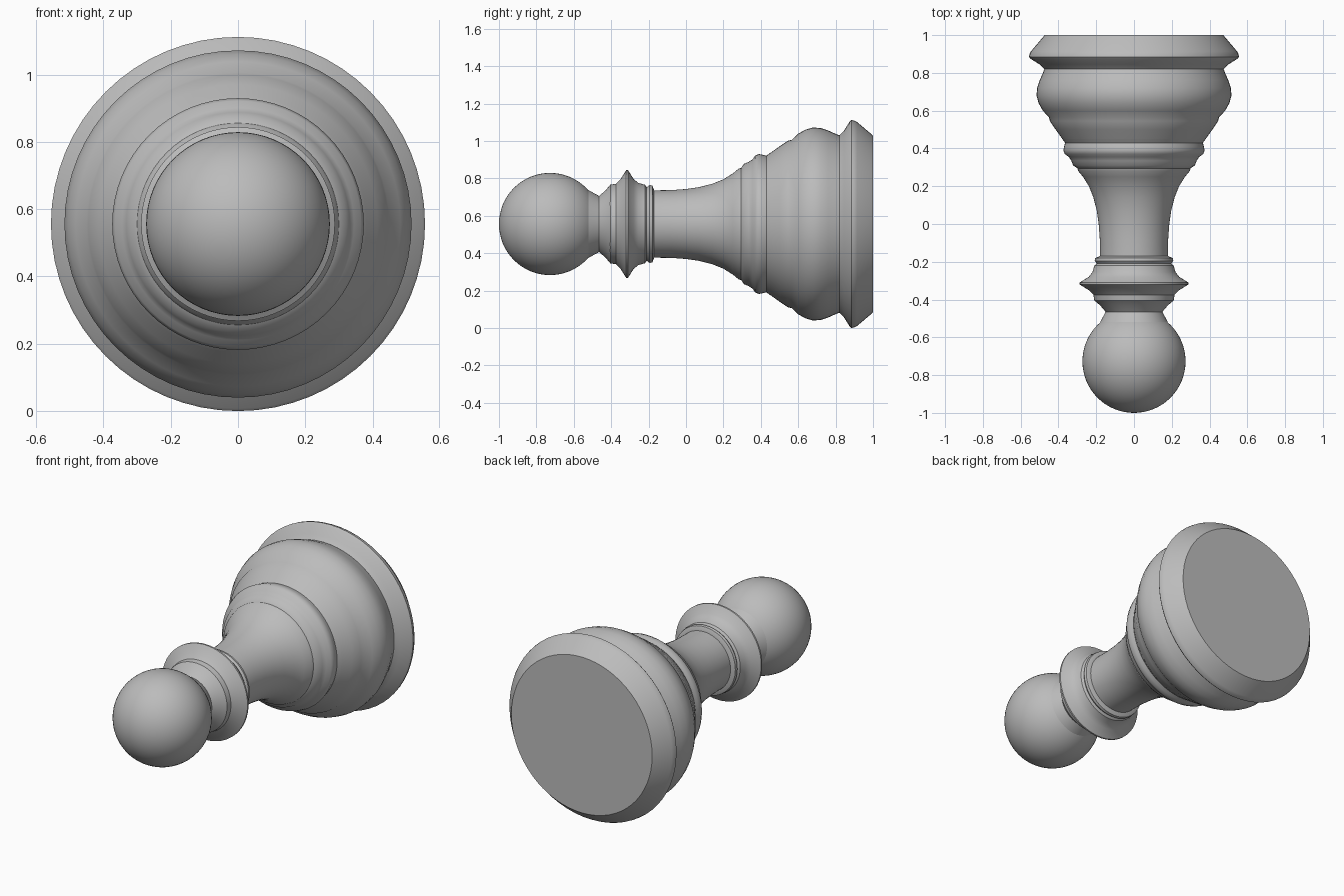
import bpy, bmesh, math
from mathutils import Vector

if "Cube" in bpy.data.objects:
    bpy.data.objects.remove(bpy.data.objects["Cube"], do_unlink=True)

AXIS_Z = 0.556
SIDES = 64

grey = bpy.data.materials.new("plain_grey")
grey.use_nodes = True
grey.diffuse_color = (0.5, 0.5, 0.5, 1)
grey.node_tree.nodes["Principled BSDF"].inputs["Base Color"].default_value = (0.5, 0.5, 0.5, 1)


def finish(obj, angle):
    obj.data.materials.append(grey)
    bpy.ops.object.select_all(action='DESELECT')
    obj.select_set(True)
    bpy.context.view_layer.objects.active = obj
    bpy.ops.object.shade_smooth_by_angle(angle=math.radians(angle))


def lathe(name, profile, angle=35):
    """Turn (y, radius) points around the lying axis."""
    bm = bmesh.new()
    pts = [bm.verts.new((0, y, AXIS_Z + r)) for y, r in profile]
    edges = [bm.edges.new(pair) for pair in zip(pts, pts[1:])]
    bmesh.ops.spin(bm, geom=pts + edges, cent=Vector((0, 0, AXIS_Z)), axis=Vector((0, 1, 0)),
                   angle=math.tau, steps=SIDES, use_duplicate=False)
    bmesh.ops.remove_doubles(bm, verts=bm.verts, dist=0.0005)
    bmesh.ops.recalc_face_normals(bm, faces=bm.faces)
    mesh = bpy.data.meshes.new(name)
    bm.to_mesh(mesh)
    bm.free()
    obj = bpy.data.objects.new(name, mesh)
    bpy.context.collection.objects.link(obj)
    finish(obj, angle)


# Ball head
bpy.ops.mesh.primitive_uv_sphere_add(segments=SIDES, ring_count=32, radius=0.273,
                                     location=(0, -0.727, AXIS_Z), rotation=(math.pi / 2, 0, 0))
head = bpy.context.object
head.name = "head"
finish(head, 60)

# Collar under the head, with its pointed ring
lathe("collar", [
    (-0.52, 0), (-0.52, 0.18), (-0.465, 0.15), (-0.43, 0.18), (-0.405, 0.21), (-0.375, 0.215),
    (-0.35, 0.24), (-0.32, 0.288), (-0.31, 0.288), (-0.28, 0.24), (-0.255, 0.22),
    (-0.22, 0.21), (-0.21, 0.197), (-0.195, 0.208), (-0.18, 0.205), (-0.17, 0.18), (-0.17, 0)])

# Flared stem and stepped rings
lathe("stem", [
    (-0.18, 0), (-0.18, 0.18), (-0.08, 0.181), (0, 0.187), (0.07, 0.197), (0.14, 0.215),
    (0.2, 0.239), (0.25, 0.27), (0.28, 0.295), (0.295, 0.3), (0.31, 0.322), (0.335, 0.332),
    (0.355, 0.345), (0.37, 0.366), (0.39, 0.374), (0.41, 0.37), (0.43, 0.365), (0.45, 0.38),
    (0.45, 0)])

# Rounded body
lathe("body", [
    (0.43, 0), (0.43, 0.365), (0.5, 0.415), (0.545, 0.445), (0.565, 0.45), (0.6, 0.483),
    (0.64, 0.505), (0.68, 0.516), (0.72, 0.513), (0.76, 0.5), (0.8, 0.482), (0.825, 0.473),
    (0.825, 0)])

# Foot with bevelled rim
lathe("foot", [
    (0.82, 0), (0.82, 0.475), (0.845, 0.5), (0.875, 0.548), (0.885, 0.556), (0.9, 0.553),
    (0.915, 0.545), (1.0, 0.473), (1.0, 0)])
